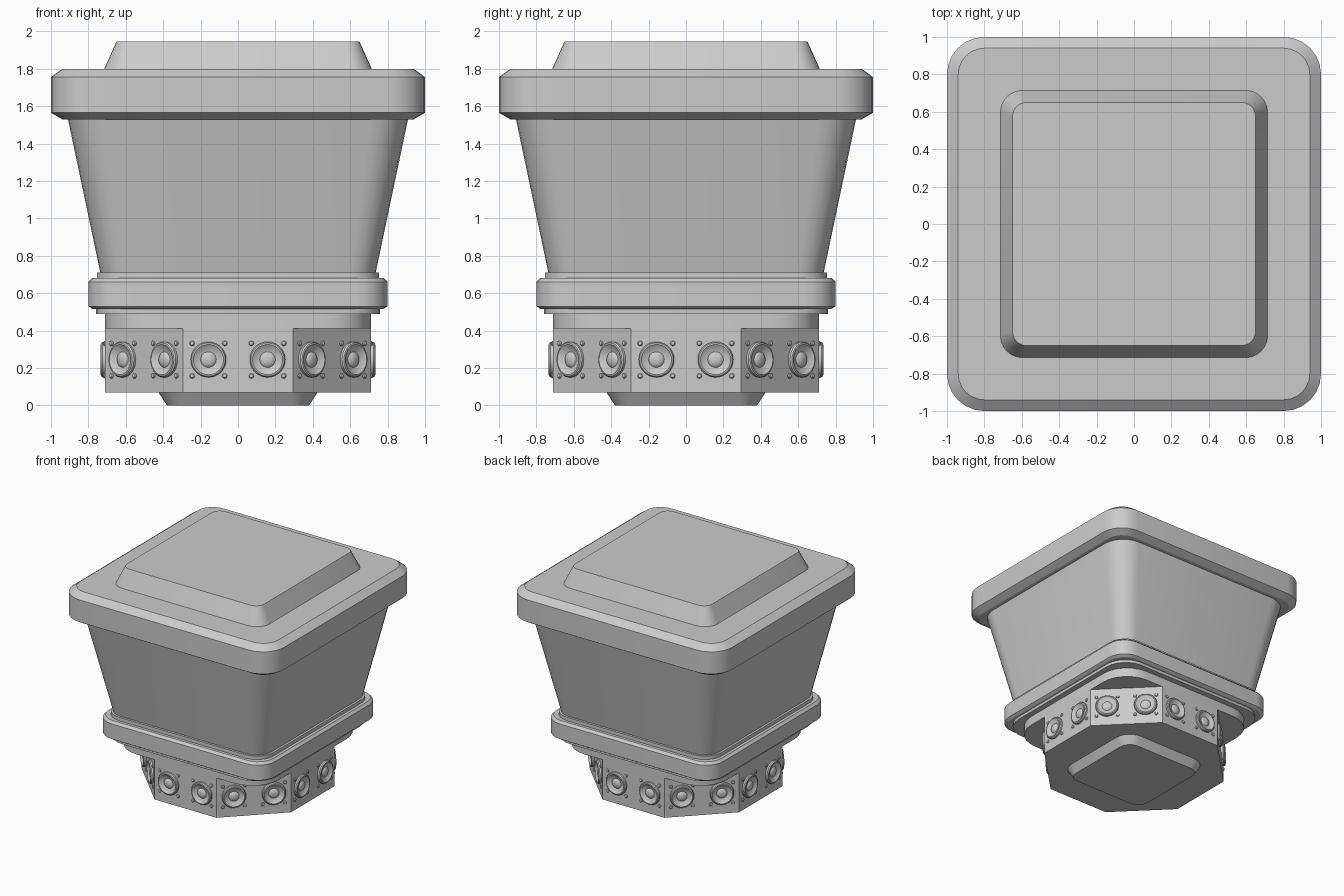
import bpy, bmesh
from math import sin, cos, pi, radians
from mathutils import Matrix, Vector

cube = bpy.data.objects.get("Cube")
if cube:
    bpy.data.objects.remove(cube, do_unlink=True)

grey = bpy.data.materials.new("plain_grey")
grey.use_nodes = True
grey.diffuse_color = (0.6, 0.6, 0.6, 1)
grey.node_tree.nodes["Principled BSDF"].inputs["Base Color"].default_value = (0.6, 0.6, 0.6, 1)


def rounded_square(half, radius, z, steps=6):
    """Ring of points around a square with rounded corners."""
    ring = []
    for corner in range(4):
        mid = pi / 4 + corner * pi / 2
        cx = (half - radius) * (1 if cos(mid) > 0 else -1)
        cy = (half - radius) * (1 if sin(mid) > 0 else -1)
        for i in range(steps + 1):
            a = mid - pi / 4 + i / steps * pi / 2
            ring.append((cx + radius * cos(a), cy + radius * sin(a), z))
    return ring


def circle(radius, z, sides, turn=0.0):
    return [(radius * cos(turn + 2 * pi * i / sides),
             radius * sin(turn + 2 * pi * i / sides), z) for i in range(sides)]


def add_loft(bm, rings, place=Matrix()):
    """Skin rings from bottom to top and cap both ends."""
    loops = [[bm.verts.new(place @ Vector(p)) for p in ring] for ring in rings]
    for low, high in zip(loops, loops[1:]):
        for i in range(len(low)):
            j = (i + 1) % len(low)
            bm.faces.new((low[i], low[j], high[j], high[i]))
    bm.faces.new(loops[0][::-1])
    bm.faces.new(loops[-1])


def finish(name, bm):
    mesh = bpy.data.meshes.new(name)
    bm.to_mesh(mesh)
    bm.free()
    mesh.materials.append(grey)
    mesh.shade_smooth()
    mesh.set_sharp_from_angle(angle=radians(28))
    obj = bpy.data.objects.new(name, mesh)
    bpy.context.collection.objects.link(obj)
    return obj


# Stacked square tiers: each is a list of (half width, corner radius, height)
tiers = {
    "foot": [(0.38, 0.10, 0), (0.425, 0.14, 0.07)],
    "neck": [(0.71, 0.25, 0.41), (0.71, 0.25, 0.49)],
    "lower_ring": [(0.76, 0.2, 0.49), (0.76, 0.2, 0.53)],
    "collar": [(0.775, 0.14, 0.515), (0.8, 0.165, 0.53), (0.8, 0.165, 0.66), (0.78, 0.145, 0.68)],
    "upper_ring": [(0.755, 0.16, 0.68), (0.755, 0.16, 0.71)],
    "tapered_body": [(0.735, 0.14, 0.705), (0.91, 0.2, 1.535)],
    "rim": [(0.94, 0.14, 1.53), (1, 0.2, 1.565), (1, 0.2, 1.755), (0.94, 0.14, 1.8)],
    "lid": [(0.715, 0.12, 1.8), (0.65, 0.075, 1.945)],
}
for name, levels in tiers.items():
    bm = bmesh.new()
    add_loft(bm, [rounded_square(*level) for level in levels])
    finish(name, bm)

# Eight-sided speaker housing with flat sides facing the axes
apothem = 0.71
bm = bmesh.new()
add_loft(bm, [circle(apothem / cos(pi / 8), z, 8, pi / 8) for z in (0.07, 0.41)])
finish("speaker_housing", bm)

# One speaker: rim, sunken cone and centre dome, plus four screws
bm = bmesh.new()
profile = [(0.095, -0.003), (0.095, 0.014), (0.089, 0.022), (0.081, 0.024), (0.074, 0.019),
           (0.058, 0.01), (0.042, 0.005), (0.036, 0.012), (0.022, 0.018), (0.006, 0.02)]
add_loft(bm, [circle(r, d, 28) for r, d in profile])
for sx in (-1, 1):
    for sy in (-1, 1):
        place = Matrix.Translation((sx * 0.087, sy * 0.087, 0))
        add_loft(bm, [circle(r, d, 10) for r, d in
                      ((0.014, -0.003), (0.014, 0.004), (0.010, 0.009), (0.004, 0.011))], place)
speaker = finish("speaker", bm)

# Two speakers on every side of the housing
for side in range(8):
    for offset in (-0.158, 0.158):
        if side == 0 and offset < 0:
            obj = speaker
        else:
            obj = bpy.data.objects.new("speaker", speaker.data)
            bpy.context.collection.objects.link(obj)
        obj.matrix_world = (Matrix.Rotation(side * pi / 4, 4, "Z")
                            @ Matrix.Translation((offset, -apothem, 0.245))
                            @ Matrix.Rotation(pi / 2, 4, "X"))
